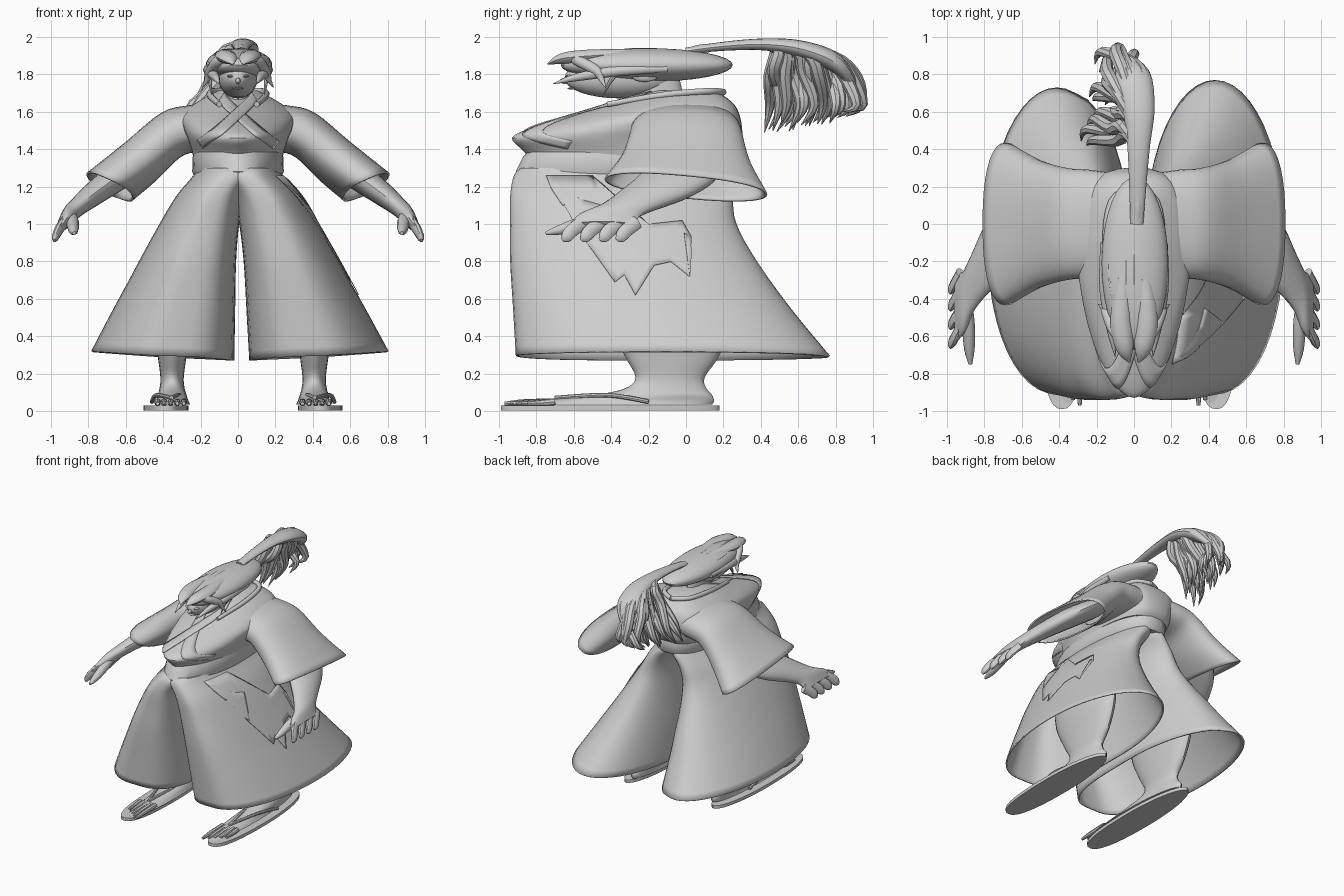
import bpy, bmesh, math, random
from mathutils import Vector

if "Cube" in bpy.data.objects:
    bpy.data.objects.remove(bpy.data.objects["Cube"])

random.seed(4)
GREY = bpy.data.materials.new("plain_grey")
GREY.diffuse_color = (0.62, 0.62, 0.62, 1)
GREY.use_nodes = True
GREY.node_tree.nodes["Principled BSDF"].inputs["Base Color"].default_value = GREY.diffuse_color


def build(name, verts, faces, thick=0, angle=40):
    me = bpy.data.meshes.new(name)
    me.from_pydata([tuple(v) for v in verts], [], faces)
    bm = bmesh.new()
    bm.from_mesh(me)
    bmesh.ops.recalc_face_normals(bm, faces=bm.faces)
    bm.to_mesh(me)
    bm.free()
    ob = bpy.data.objects.new(name, me)
    bpy.context.collection.objects.link(ob)
    me.materials.append(GREY)
    if thick:
        m = ob.modifiers.new("thickness", 'SOLIDIFY')
        m.thickness = thick
    bpy.ops.object.select_all(action='DESELECT')
    ob.select_set(True)
    bpy.context.view_layer.objects.active = ob
    bpy.ops.object.shade_smooth_by_angle(angle=math.radians(angle))
    return ob


def loft(name, rings, cap0=True, cap1=True, thick=0):
    n = len(rings[0])
    verts = [v for r in rings for v in r]
    faces = [(i*n+j, i*n+(j+1) % n, (i+1)*n+(j+1) % n, (i+1)*n+j)
             for i in range(len(rings)-1) for j in range(n)]
    if cap0:
        faces.append(tuple(range(n)))
    if cap1:
        faces.append(tuple(range(len(verts)-n, len(verts))))
    return build(name, verts, faces, thick)


def dense(rows, n=4):
    """Smoothly interpolate rows of numbers."""
    out = []
    for i in range(len(rows)-1):
        a, b, c, d = rows[max(i-1, 0)], rows[i], rows[i+1], rows[min(i+2, len(rows)-1)]
        for k in range(n):
            t = k/n
            out.append([q+t*(r-p)/2+t*t*(p-2.5*q+2*r-s/2)+t**3*(1.5*(q-r)+(s-p)/2)
                        for p, q, r, s in zip(a, b, c, d)])
    return out+[list(rows[-1])]


def spow(v, p):
    return math.copysign(abs(v)**p, v)


def section(row, front=2.0, n=40, tilt=0, back=2.0, inner=None):
    """Horizontal ring; row = z, x0, x1, y0, y1; exponents square off each side."""
    z, x0, x1, y0, y1 = row
    ring = []
    for j in range(n):
        c, s = math.cos(j*2*math.pi/n), math.sin(j*2*math.pi/n)
        e = 2/((inner if inner and c < 0 else front) if s < 0 else back)
        x = (x0+x1)/2+spow(c, e)*(x1-x0)/2
        ring.append((x, (y0+y1)/2+spow(s, e)*(y1-y0)/2, z+tilt*c))
    return ring


def at(rows, z):
    """Row interpolated at height z."""
    for a, b in zip(rows, rows[1:]):
        if a[0] <= z <= b[0]:
            t = (z-a[0])/(b[0]-a[0])
            return [p+t*(q-p) for p, q in zip(a, b)]
    return rows[0] if z < rows[0][0] else rows[-1]


def bulge(t, p):
    return max(0, 1-min(1, abs(t))**p)**(1/p)


def tube(name, pts, n=10, flat=1.0):
    """Tapered tube; points = x, y, z, radius; flat scales the sideways radius."""
    rows, rings = dense(pts), []
    for i, r in enumerate(rows):
        d = (Vector(rows[min(i+1, len(rows)-1)][:3])-Vector(rows[max(i-1, 0)][:3])).normalized()
        u = d.cross(Vector((1, 0, 0))).normalized()
        w = d.cross(u)
        rings.append([Vector(r[:3])+max(r[3], .002)*(u*math.sin(a)+w*flat*math.cos(a))
                      for a in [k*2*math.pi/n for k in range(n)]])
    return loft(name, rings)


def ball(name, c, r, p=1.0):
    rows = [(math.sin(a), math.cos(a)) for a in [(-.5+k/16)*math.pi for k in range(17)]]
    return loft(name, [[(c[0]+r[0]*max(q, .01)*math.cos(t), c[1]+r[1]*max(q, .01)*math.sin(t),
                         c[2]+r[2]*spow(h, p)) for t in [j*math.pi/16 for j in range(32)]]
                       for h, q in rows])


# Wide trouser legs, feet and sandals
LEG = dense([(.295, .04, .785, -.91, .77), (.55, .03, .66, -.925, .56), (.8, .02, .53, -.94, .38),
             (1.0, 0, .42, -.94, .27), (1.15, -.03, .33, -.94, .25), (1.26, -.1, .24, -.92, .25),
             (1.3, -.1, .22, -.88, .22)])
for side, s, fx in (("right", 1, .43), ("left", -1, -.375)):
    rings = []
    for r in LEG:
        low = max(0, 1-(r[0]-.295)/.4)
        row = r if s > 0 else r[:4]+[r[4]-.04*low]
        rings.append([(s*x+.02*(1.3-r[0])*(x < .3 or s > 0), y, z)
                      for x, y, z in section(row, 2.1, 48, .025*low, 2, 3.5)])
    loft(side+"_trouser_leg", rings, cap0=False, thick=.012)
    foot = dense([(.035, -.1, .09, -.96, .14), (.055, -.09, .08, -.8, .15), (.085, -.08, .075, -.5, .14),
                  (.12, -.07, .065, -.33, .11), (.18, -.065, .06, -.27, .1), (.3, -.08, .075, -.33, .18),
                  (.5, -.1, .1, -.42, .25), (.75, -.1, .1, -.45, .25)])
    loft(side+"_foot", [[(fx-s*.02+s*x, y, z) for x, y, z in section(r, 2.3, 24)] for r in foot])
    loft(side+"_sandal", [[(fx+s*.01+s*x, y, z) for x, y, z in section((h, -.12, .12, -.99, .18), 2.5)]
                          for h in (.004, .03)])
    for k in range(5):
        x, tip = fx-s*(.085-.035*k), -.97+.03*k
        tube(side+"_toe", [(x, -.7, .05, .018), (x, tip+.1, .045, .018), (x, tip, .04, .01)], 8)
    for e in (-1, 1):
        tube(side+"_sandal_strap", [(fx+e*.085, -.2, .05, .012), (fx+e*.06, -.42, .085, .012),
                                    (fx-s*.02, -.7, .07, .012)], 8)

# Robe body with crossed collar
TORSO = dense([(1.36, -.24, .24, -.84, .26), (1.4, -.25, .25, -.88, .29), (1.46, -.27, .27, -.93, .3),
               (1.51, -.29, .29, -.84, .3), (1.57, -.3, .3, -.64, .29), (1.63, -.25, .25, -.44, .265),
               (1.68, -.17, .17, -.3, .21), (1.715, -.1, .1, -.18, .14)])
loft("robe_body", [section(r, 1.75, back=3) for r in TORSO])
BELT = [(1.26, -.235, .235, -.9, .25), (1.28, -.245, .245, -.91, .265), (1.36, -.242, .242, -.87, .27),
        (1.385, -.235, .235, -.85, .26)]
loft("waist_sash", [section(r, back=2.5) for r in BELT])


def robe_front(x, z):
    _, x0, x1, y0, y1 = at(TORSO, z)
    return (y0+y1)/2-(y1-y0)/2*bulge(x/x1, 1.75)


for s, lift in ((1, .008), (-1, .014)):
    verts, faces = [], []
    path = dense([(-.1, 1.675), (-.08, 1.64), (.03, 1.54), (.12, 1.465), (.19, 1.41)], 6)
    for i, (x, z) in enumerate(path):
        for k in range(4):
            px, pz = x+.01*k, z-.015*(1-k)
            verts.append((s*px, robe_front(px, pz)-lift, pz+lift/2))
        if i:
            faces += [(4*i-4+k, 4*i-3+k, 4*i+1+k, 4*i+k) for k in range(3)]
    build("crossed_collar", verts, faces, .008)
    tube("neck_collar", [(s*.1, -.42, 1.64, .015), (s*.15, -.12, 1.69, .018), (s*.12, .12, 1.71, .018),
                         (0, .2, 1.705, .018)], 10)

# Sleeves, arms and hands; sleeve rows = x, z, across x, across z, half depth
SLEEVE = dense([(.1, 1.52, .0, .13, .27), (.24, 1.51, .02, .125, .29), (.36, 1.475, .05, .12, .3),
                (.52, 1.335, .09, .095, .345), (.685, 1.2, .125, .065, .435)])
for side, s in (("right", 1), ("left", -1)):
    rings = []
    for x, z, ux, uz, ry in SLEEVE:
        ring = []
        for a in [k*math.pi/18 for k in range(36)]:
            c, d = spow(math.cos(a), .85), spow(math.sin(a), .85)
            ring.append((s*(x+ux*c), ry*d, z+uz*c-.04*d*max(0, (x-.4)/.28)))
        rings.append(ring)
    loft(side+"_sleeve", rings, cap1=False, thick=.012)
    arm = dense([(.4, 0, 1.42, .07, .2), (.62, -.03, 1.27, .075, .21), (.76, -.15, 1.17, .065, .2),
                 (.86, -.31, 1.09, .05, .155), (.905, -.41, 1.045, .045, .165), (.945, -.45, .99, .03, .18)])
    loft(side+"_arm", [[(s*(x+.6*r*math.cos(a)), y+w*math.sin(a), z+.8*r*math.cos(a))
                        for a in [k*math.pi/10 for k in range(20)]] for x, y, z, r, w in arm])
    for y in (-.58, -.48, -.38, -.29):
        tube(side+"_finger", [(s*.93, y+.03, 1.01, .038), (s*.96, y-.03, .965, .038),
                              (s*.977, y-.06, .93, .032), (s*.98, y-.08, .912, .012)], 10, .6)
    tube(side+"_thumb", [(s*.9, -.42, 1.05, .035), (s*.885, -.55, 1.01, .035), (s*.88, -.67, .97, .028),
                         (s*.875, -.75, .95, .01)], 10)

# Torn cloth on the right hip, wrapped over the trouser leg
RAG = [(-.75, 1.26), (-.5, 1.26), (-.38, 1.15), (-.2, 1.0), (-.02, 1.02), (.03, .93), (-.01, .95), (.02, .72),
       (-.08, .8), (-.17, .78), (-.27, .62), (-.33, .73), (-.38, .69), (-.53, .9), (-.45, 1.1), (-.56, 1.13),
       (-.66, 1.1), (-.72, 1.19)]
bm = bmesh.new()
bm.faces.new([bm.verts.new((0, y, z)) for y, z in RAG])
bmesh.ops.triangulate(bm, faces=bm.faces[:])
bmesh.ops.subdivide_edges(bm, edges=bm.edges[:], cuts=5, use_grid_fill=True)
bm.verts.index_update()
verts = []
for v in bm.verts:
    _, x0, x1, y0, y1 = at(LEG, v.co.z)
    t = (v.co.y-(y0+y1)/2)/((y1-y0)/2)
    verts.append(((x0+x1)/2+(x1-x0)/2*bulge(t, 2.1 if t < 0 else 2)+.02*(1.3-v.co.z)+.01, v.co.y, v.co.z))
build("torn_cloth", verts, [[v.index for v in f.verts] for f in bm.faces], .004)
bm.free()

# Head: neck, face and features
tube("neck", [(0, -.18, 1.62, .17), (0, -.18, 1.7, .16), (0, -.2, 1.8, .15)], 20, .4)
ball("face", (0, -.36, 1.78), (.105, .29, .108))
ball("nose", (0, -.645, 1.765), (.013, .03, .017))
ball("mouth", (0, -.605, 1.725), (.03, .03, .006))
for s in (1, -1):
    ball("eye", (s*.04, -.615, 1.79), (.018, .03, .007))
    ball("ear", (s*.115, -.22, 1.79), (.018, .07, .03))

# Hair cap, parted fringe and side locks
ball("hair_cap", (.005, -.21, 1.85), (.178, .46, .09))
for s in (1, -1):
    tube("fringe_top", [(s*.05, -.25, 1.915, .02), (s*.07, -.5, 1.9, .035), (s*.05, -.66, 1.885, .03),
                        (s*.025, -.74, 1.855, .003)], 10, 1.6)
    tube("fringe_side", [(s*.03, -.62, 1.9, .02), (s*.1, -.58, 1.875, .03), (s*.145, -.48, 1.82, .028),
                         (s*.165, -.45, 1.77, .015), (s*.19, -.43, 1.73, .002)], 10)
    tube("temple_lock", [(s*.16, -.1, 1.83, .02), (s*.155, -.35, 1.82, .03), (s*.12, -.58, 1.785, .022),
                         (s*.1, -.71, 1.75, .002)], 10)
    tube("thin_lock", [(s*.14, -.35, 1.83, .015), (s*.15, -.4, 1.77, .012), (s*.14, -.44, 1.69, .002)], 8)
for k in range(7):
    x = -.12+.04*k
    tube("hair_strand", [(x*.6, -.58, 1.885, .008), (x*1.05, -.3, 1.928-x*x*2.2, .012),
                         (x*.9, .0, 1.915-x*x*2, .012), (.01, .18, 1.875, .006)], 8)

# Ponytail sweeping back and down
tube("hair_tie", [(.02, .0, 1.92, .02), (.02, .08, 1.935, .025), (.02, .15, 1.945, .02)], 12)
tube("ponytail_root", [(.015, 0, 1.925, .018), (.02, .2, 1.95, .024), (.025, .42, 1.96, .032),
                       (.025, .62, 1.935, .045), (-.01, .8, 1.86, .05), (-.05, .9, 1.73, .01)], 16, 1.9)
for k in range(24):
    t = k/23
    j = [random.uniform(-1, 1) for _ in range(4)]
    ey, ex = .47+.5*t, -.2+.1*t+.1*j[0]
    ez = 1.51+.1*t*t+.025*j[1]
    tube("ponytail_strand", [(.03-.04*j[2], .38+.1*t, 1.96, .015),
                             (-.02+.07*j[2], .48+.3*t, 1.935-.04*t, .034),
                             (-.07+.08*j[2], .45+.46*t, 1.80+.02*j[3], .036),
                             (ex+.04, ey+.03*j[3], 1.64, .027), (ex, ey-.05, ez, .002)], 8)
